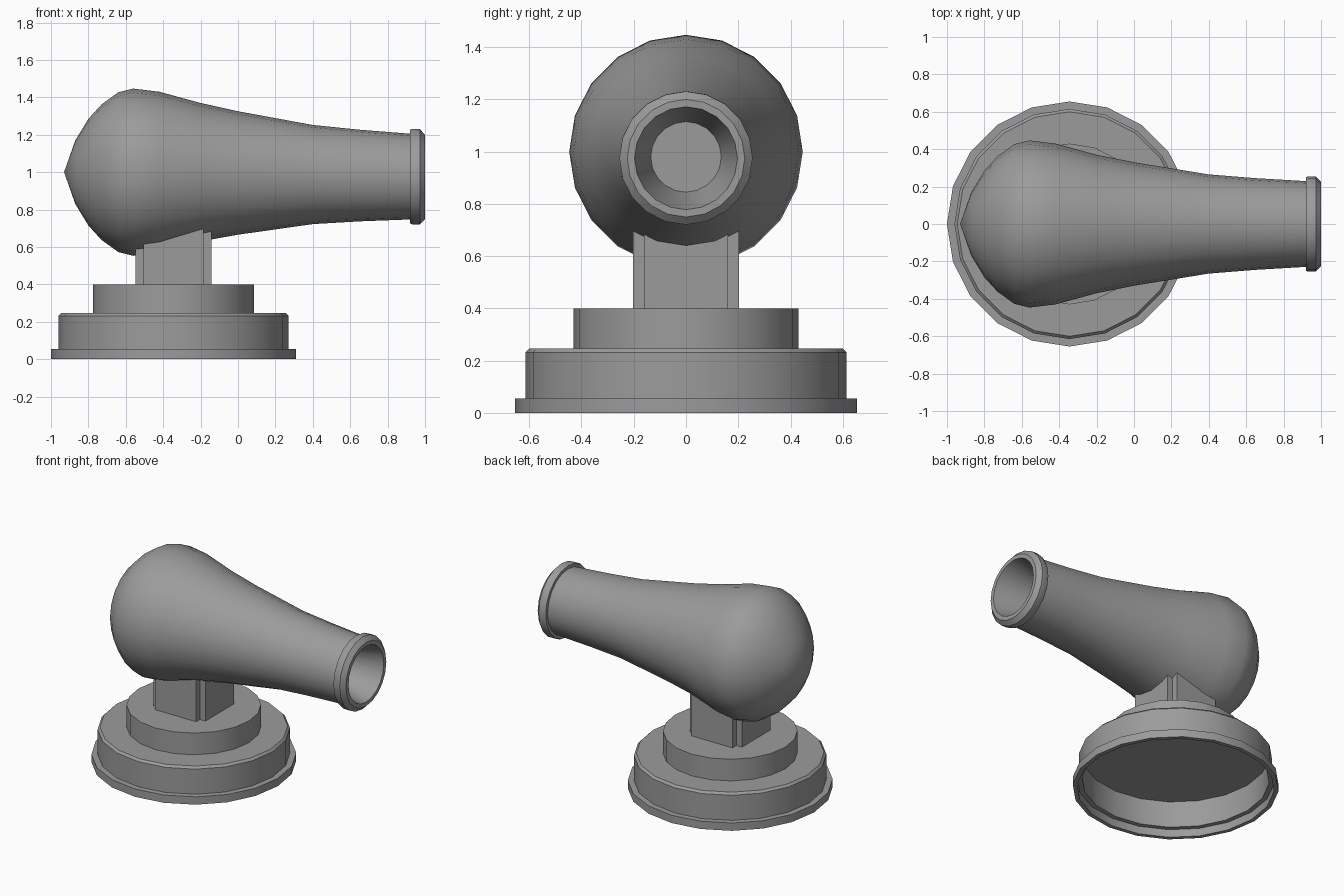
import bpy, bmesh, math

if "Cube" in bpy.data.objects:
    bpy.data.objects.remove(bpy.data.objects["Cube"])

SIDES = 20
CX = -0.345  # centre of the pedestal

grey = bpy.data.materials.new("matte_grey")
grey.use_nodes = True
grey.diffuse_color = (0.33, 0.33, 0.33, 1)
grey.node_tree.nodes["Principled BSDF"].inputs["Base Color"].default_value = (0.33, 0.33, 0.33, 1)


def finish(name, bm):
    """Clean the mesh, recalculate normals and add the object."""
    bmesh.ops.remove_doubles(bm, verts=bm.verts, dist=1e-5)
    bmesh.ops.recalc_face_normals(bm, faces=bm.faces)
    mesh = bpy.data.meshes.new(name)
    bm.to_mesh(mesh)
    bm.free()
    mesh.materials.append(grey)
    obj = bpy.data.objects.new(name, mesh)
    bpy.context.collection.objects.link(obj)
    bpy.ops.object.select_all(action="DESELECT")
    obj.select_set(True)
    bpy.context.view_layer.objects.active = obj
    bpy.ops.object.shade_smooth_by_angle(angle=math.radians(32))
    return obj


def lathe(name, profile, place):
    """Spin (height, radius) pairs; place maps local x, y, height to the model."""
    bm = bmesh.new()
    rings = []
    for h, r in profile:
        if r == 0:
            rings.append([bm.verts.new(place(0, 0, h))] * SIDES)
            continue
        angles = [math.tau * i / SIDES for i in range(SIDES)]
        rings.append([bm.verts.new(place(r * math.cos(a), r * math.sin(a), h)) for a in angles])
    for a, b in zip(rings, rings[1:]):
        for i in range(SIDES):
            j = (i + 1) % SIDES
            corners = list(dict.fromkeys((a[i], a[j], b[j], b[i])))
            bm.faces.new(corners)
    return finish(name, bm)


def upright(x, y, h):
    return (CX + x, y, h)


def along_barrel(x, y, h):
    # the barrel droops slightly towards the muzzle
    return (h, x, 1.0 + y - 0.021 * max(0, h + 0.2))


# Hollow base drum with a foot flange
lathe("base_drum", [
    (0.24, 0), (0.24, 0.595), (0.055, 0.595), (0.055, 0.627), (0, 0.627),
    (0, 0.655), (0.055, 0.655), (0.055, 0.615), (0.232, 0.615),
    (0.247, 0.6), (0.247, 0)], upright)

# Raised disc on the drum
lathe("upper_disc", [(0.243, 0), (0.243, 0.43), (0.4, 0.43), (0.4, 0)], upright)

# Square post with notched corners, running up into the barrel
bm = bmesh.new()
outer, inner = 0.203, 0.16
outline = []
for k in range(4):
    c, s = round(math.cos(k * math.pi / 2)), round(math.sin(k * math.pi / 2))
    for x, y in ((outer, -inner), (outer, inner), (inner, inner)):
        outline.append(bm.verts.new((CX + x * c - y * s, x * s + y * c, 0.39)))
face = bm.faces.new(outline)
top = bmesh.ops.extrude_face_region(bm, geom=[face])["geom"]
bmesh.ops.translate(bm, vec=(0, 0, 0.38), verts=[v for v in top if isinstance(v, bmesh.types.BMVert)])
finish("support_post", bm)

# Bulbous barrel
lathe("barrel", [
    (-0.93, 0), (-0.87, 0.17), (-0.8, 0.285), (-0.73, 0.362), (-0.64, 0.427),
    (-0.56, 0.447), (-0.42, 0.43), (-0.2, 0.37), (0, 0.33), (0.4, 0.265),
    (0.65, 0.245), (0.94, 0.228)], along_barrel)

# Muzzle ring with a tapering bore
lathe("muzzle_ring", [
    (0.7, 0), (0.7, 0.21), (0.92, 0.215), (0.92, 0.25), (0.93, 0.255),
    (0.972, 0.255), (1.0, 0.225), (1.0, 0.197), (0.76, 0.135), (0.76, 0)], along_barrel)
